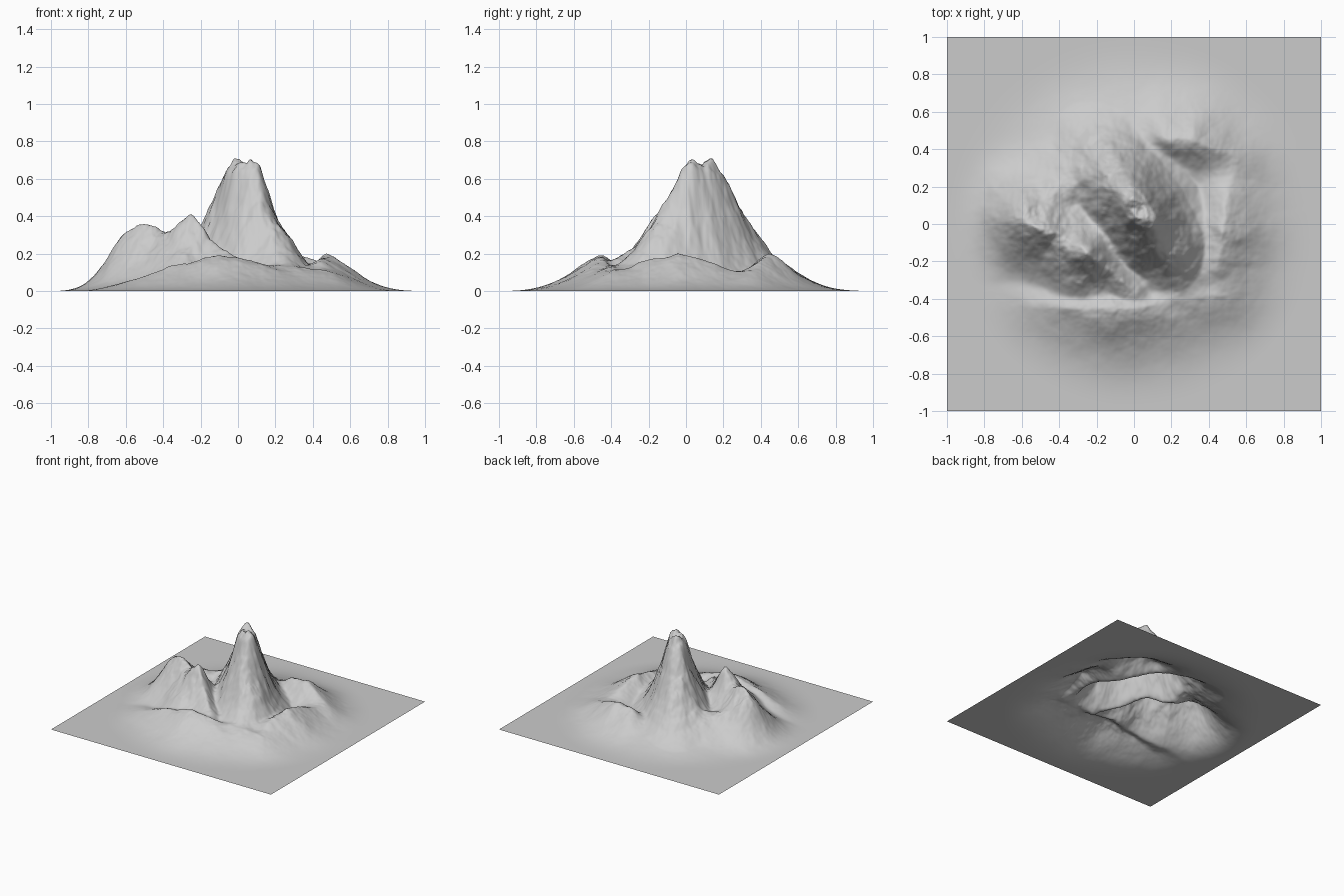
import bpy, bmesh, math
from mathutils import Vector, noise

if "Cube" in bpy.data.objects:
    bpy.data.objects.remove(bpy.data.objects["Cube"])

N = 250  # grid cells per side

# Ridge lines: points (x, y, height), then width toward the centre and outward
RIDGES = [
    ([(-.60, .02, .42), (-.42, -.05, .30), (-.25, -.15, .36)], .19, .24),   # west massif
    ([(-.45, -.05, .28), (-.38, -.25, .17)], .13, .14),                     # rib on its front
    ([(-.25, -.15, .35), (-.14, -.24, .27), (-.02, -.36, .18)], .12, .17),  # spur off massif
    ([(-.55, -.45, .12), (-.10, -.45, .19), (.10, -.43, .15)], .11, .33),   # front ridge
    ([(.22, -.40, .12), (.50, -.38, .14)], .13, .31),                       # front right hump
    ([(.45, -.22, .16), (.47, -.04, .20), (.52, .25, .13)], .15, .30),      # east ridge
    ([(.18, .46, .18), (.31, .45, .22), (.53, .36, .16)], .15, .30),        # back right ridge
    ([(-.45, .15, .20), (-.15, .30, .20)], .25, .25),                       # back left shoulder
    ([(-.35, .35, .08), (-.05, .52, .09)], .35, .35),                       # low back left slope
]
# Main peak: (distance along its long axis, height)
PEAK = [(0, .69), (.07, .69), (.13, .64), (.23, .45), (.36, .28),
        (.42, .21), (.50, .14), (.65, .06), (.95, 0)]


def smooth(t):
    t = max(0, min(1, t))
    return t * t * (3 - 2 * t)


def ridge(p, pts, w_in, w_out):
    best = 0
    for a, b in zip(pts, pts[1:]):
        a2, b2 = Vector(a[:2]), Vector(b[:2])
        ab = b2 - a2
        t = max(0, min(1, (p - a2).dot(ab) / ab.length_squared))
        c = a2 + ab * t
        d = (p - c).length
        s = .5 + .5 * (p.length - c.length) / max(d, 1e-6)
        w = w_in + (w_out - w_in) * s
        best = max(best, (a[2] + (b[2] - a[2]) * t) * math.exp(-(d / w) ** 1.5))
    return best


def main_peak(p):
    # elliptical cone, long axis running front right to back left
    x, y = p.x - .02, p.y - .085
    u, v = .57 * x - .82 * y, .82 * x + .57 * y
    rho = math.hypot(u, v * 1.95)
    for (d0, h0), (d1, h1) in zip(PEAK, PEAK[1:]):
        if rho < d1:
            return h0 + (h1 - h0) * (rho - d0) / (d1 - d0)
    return 0


def height(x, y):
    fall = smooth((.99 - math.hypot(x, y)) / .55)
    if fall <= 0:
        return 0
    # bend the ridges a little so they look eroded
    q = Vector((x * 5, y * 5, 3.7))
    p = Vector((x + .015 * noise.fractal(q, 1, 2, 4),
                y + .015 * noise.fractal(q + Vector((9, 5, 2)), 1, 2, 4)))
    vals = [main_peak(p)] + [ridge(p, *r) for r in RIDGES]
    h = sum(v ** 6 for v in vals) ** (1 / 6)
    # fine crags, stronger on the high ground
    crag = noise.fractal(Vector((x * 9, y * 9, 1.3)), .9, 2.1, 5)
    h += .04 * crag * smooth(h / .5)
    # two summit tips
    h += .035 * math.exp(-((x + .005) ** 2 + (y - .125) ** 2) / .0009)
    h += .01 * math.exp(-((x - .06) ** 2 + (y - .04) ** 2) / .0009)
    return max(0, min(.72, h * fall))


# Terrain sheet
bm = bmesh.new()
bmesh.ops.create_grid(bm, x_segments=N, y_segments=N, size=1)
for v in bm.verts:
    v.co.z = height(v.co.x, v.co.y)
for f in bm.faces:
    f.smooth = True
mesh = bpy.data.meshes.new("mountain_terrain")
bm.to_mesh(mesh)
bm.free()
terrain = bpy.data.objects.new("mountain_terrain", mesh)
bpy.context.collection.objects.link(terrain)

# Single rock colour
rock = bpy.data.materials.new("grey rock")
rock.diffuse_color = (.6, .6, .6, 1)
rock.use_nodes = True
rock.node_tree.nodes["Principled BSDF"].inputs["Base Color"].default_value = rock.diffuse_color
mesh.materials.append(rock)
